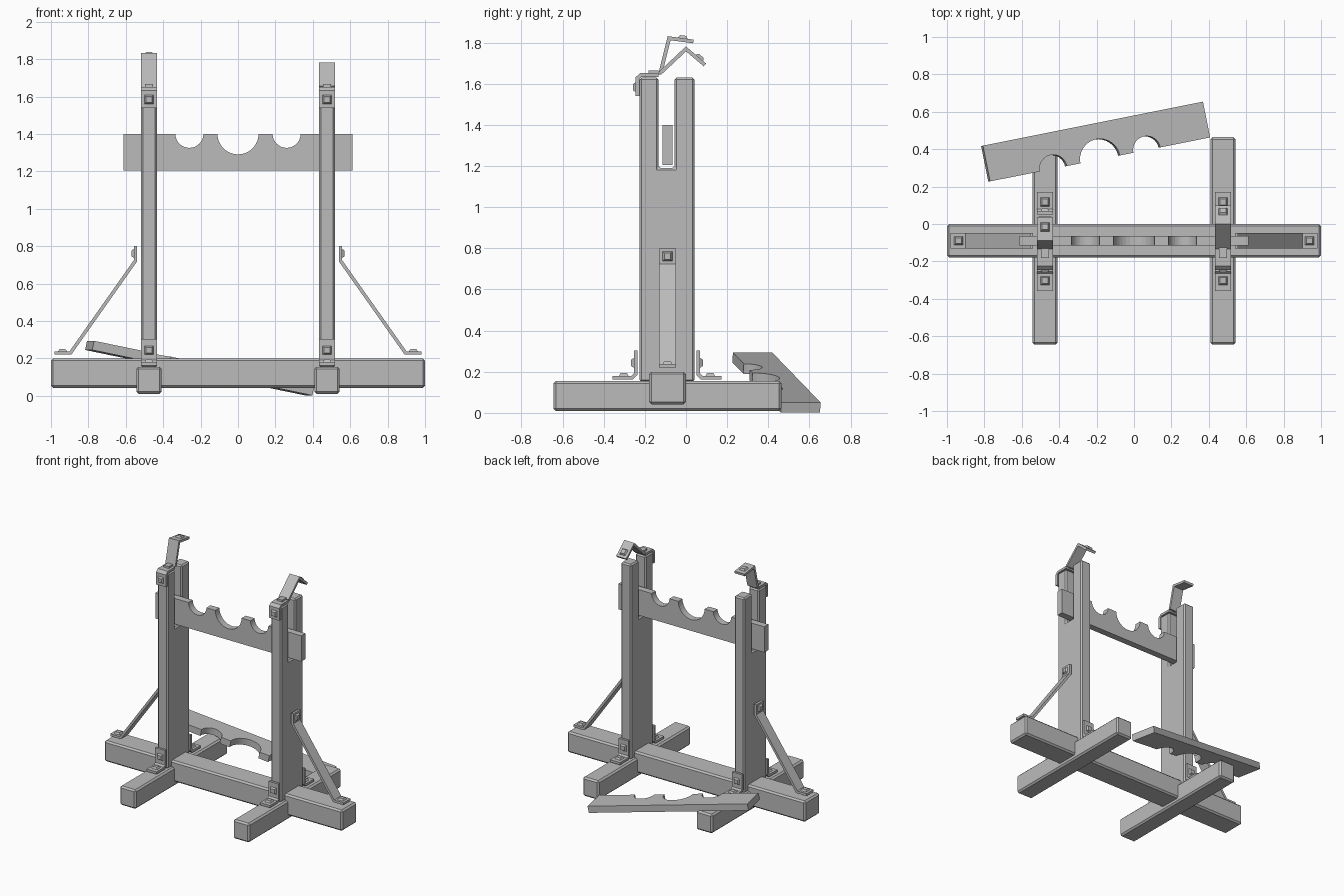
import bpy, bmesh, math
from mathutils import Matrix, Vector

cube = bpy.data.objects.get("Cube")
if cube:
    bpy.data.objects.remove(cube, do_unlink=True)

grey = bpy.data.materials.new("plain grey")
grey.use_nodes = True
COLOUR = (0.5, 0.5, 0.5, 1)
grey.diffuse_color = COLOUR
grey.node_tree.nodes["Principled BSDF"].inputs["Base Color"].default_value = COLOUR

BEAM_Y = -0.09      # centre line of beam, slots and braces
POST_X = 0.476
STRAP_W = 0.084
STRAP_T = 0.018


def finish(name, bm, matrix=None, bevel=0):
    bmesh.ops.recalc_face_normals(bm, faces=bm.faces)
    mesh = bpy.data.meshes.new(name)
    bm.to_mesh(mesh)
    bm.free()
    mesh.materials.append(grey)
    obj = bpy.data.objects.new(name, mesh)
    bpy.context.collection.objects.link(obj)
    if matrix:
        obj.matrix_world = matrix
    if bevel:
        mod = obj.modifiers.new("worn edges", 'BEVEL')
        mod.width = bevel
        mod.segments = 1
    return obj


def add_prism(bm, outline, width):
    """Extrude an outline in the local xz plane symmetrically along y."""
    face = bm.faces.new([bm.verts.new((u, -width / 2, v)) for u, v in outline])
    new = bmesh.ops.extrude_face_region(bm, geom=[face])["geom"]
    moved = [g for g in new if isinstance(g, bmesh.types.BMVert)]
    bmesh.ops.translate(bm, verts=moved, vec=(0, width, 0))


def prism(name, outline, width, matrix, bevel=0):
    bm = bmesh.new()
    add_prism(bm, outline, width)
    return finish(name, bm, matrix, bevel)


def box(name, low, high, bevel):
    low, high = Vector(low), Vector(high)
    bm = bmesh.new()
    bmesh.ops.create_cube(bm, size=1, matrix=Matrix.Translation((low + high) / 2)
                          @ Matrix.Diagonal((high - low).to_4d()))
    return finish(name, bm, bevel=bevel)


def add_bolt(bm, point, normal):
    """Square bolt head with chamfered sides."""
    turn = normal.to_track_quat('Z', 'Y').to_matrix().to_4x4()
    bmesh.ops.create_cone(bm, cap_ends=True, segments=4, radius1=0.034, radius2=0.022,
                          depth=0.014, matrix=Matrix.Translation(point + normal * 0.006)
                          @ turn @ Matrix.Rotation(math.pi / 4, 4, 'Z'))


def strap(name, path, matrix, flip=1, width=STRAP_W, bolts=()):
    """Bent metal strip along a path; each bolt is (segment, fraction)."""
    pts = [Vector(p) for p in path]
    dirs = [(b - a).normalized() for a, b in zip(pts, pts[1:])]
    norms = [Vector((-d.y, d.x)) for d in dirs]
    outer, inner = [], []
    for i, p in enumerate(pts):
        a, b = norms[max(i - 1, 0)], norms[min(i, len(norms) - 1)]
        mitre = (a + b) / (1 + a.dot(b)) * STRAP_T / 2
        outer.append(p + mitre)
        inner.append(p - mitre)
    bm = bmesh.new()
    add_prism(bm, [tuple(p) for p in outer + inner[::-1]], width)
    for seg, t in bolts:
        p = pts[seg].lerp(pts[seg + 1], t) + norms[seg] * STRAP_T / 2
        add_bolt(bm, Vector((p.x, 0, p.y)), Vector((norms[seg].x, 0, norms[seg].y)))
    bmesh.ops.scale(bm, verts=bm.verts, vec=(flip, 1, 1))
    return finish(name, bm, matrix)


def notched_board(name, matrix):
    """Board with one neck notch and two wrist notches along its top edge."""
    half, top = 0.612, 0.0975
    outline = [(half, -top), (-half, -top), (-half, top)]
    for cx, r in ((-0.26, 0.075), (0, 0.11), (0.26, 0.075)):
        for i in range(17):
            a = math.pi * (1 + i / 16)
            outline.append((cx + r * math.cos(a), top + r * math.sin(a)))
    outline.append((half, top))
    return prism(name, outline, 0.05, matrix)


# Base
box("base_beam", (-1, -0.18, 0.042), (1, 0.0, 0.2), 0.012)

for side, sx in (("right", -1), ("left", 1)):
    x = sx * POST_X
    across = Matrix.Translation((x, 0, 0)) @ Matrix.Rotation(math.pi / 2, 4, 'Z')

    # Foot and slotted post
    box(side + "_foot", (x - 0.068, -0.645, 0.01), (x + 0.068, 0.465, 0.155), 0.012)
    prism(side + "_post",
          [(-0.226, 0.15), (0.041, 0.15), (0.041, 1.63), (-0.056, 1.63),
           (-0.056, 1.192), (-0.133, 1.192), (-0.133, 1.63), (-0.226, 1.63)],
          0.086, across, 0.01)

    # Diagonal brace
    strap(side + "_brace",
          [(-0.98, 0.229), (-0.896, 0.229), (-0.548, 0.722), (-0.548, 0.8)],
          Matrix.Translation((0, BEAM_Y, 0)), -sx, bolts=((0, 0.5), (2, 0.5)))

    # Corner brackets at the foot of the post
    for end, flip, shift in (("front", 1, 0), ("back", -1, -0.185)):
        strap(side + "_" + end + "_bracket",
              [(-0.357, 0.171), (-0.262, 0.171), (-0.245, 0.188), (-0.245, 0.303)],
              Matrix.Translation((0, shift, 0)) @ across, flip,
              bolts=((0, 0.57), (2, 0.48)))

    # Fixed half of the hinge
    strap(side + "_hinge_plate",
          [(-0.236, 1.54), (-0.236, 1.628), (-0.22, 1.643), (-0.133, 1.643)],
          across, bolts=((0, 0.5),))
    strap(side + "_hinge_tongue", [(-0.182, 1.657), (-0.118, 1.654)], across, width=0.045)

# Open latches, each swung to a different angle
for side, sx, path, bolt in (
        ("right", -1, [(-0.125, 1.65), (-0.082, 1.822), (0.036, 1.806)], 0.55),
        ("left", 1, [(-0.128, 1.65), (0.0, 1.77), (0.092, 1.692)], 0.65)):
    strap(side + "_latch", path, Matrix.Translation((sx * POST_X, 0, 0))
          @ Matrix.Rotation(math.pi / 2, 4, 'Z'), bolts=((1, bolt),))

# Board held in the post slots
notched_board("lower_board", Matrix.Translation((0, BEAM_Y, 1.303)))

# Loose board leaning on the base behind
along = Vector((1.187, 0.237, -0.245)).normalized()
edge = Vector((along.y, -along.x, 0)).normalized()
lean = Matrix((along, edge.cross(along), edge)).transposed().to_4x4()
notched_board("loose_upper_board", Matrix.Translation((-0.205, 0.44, 0.148)) @ lean)
